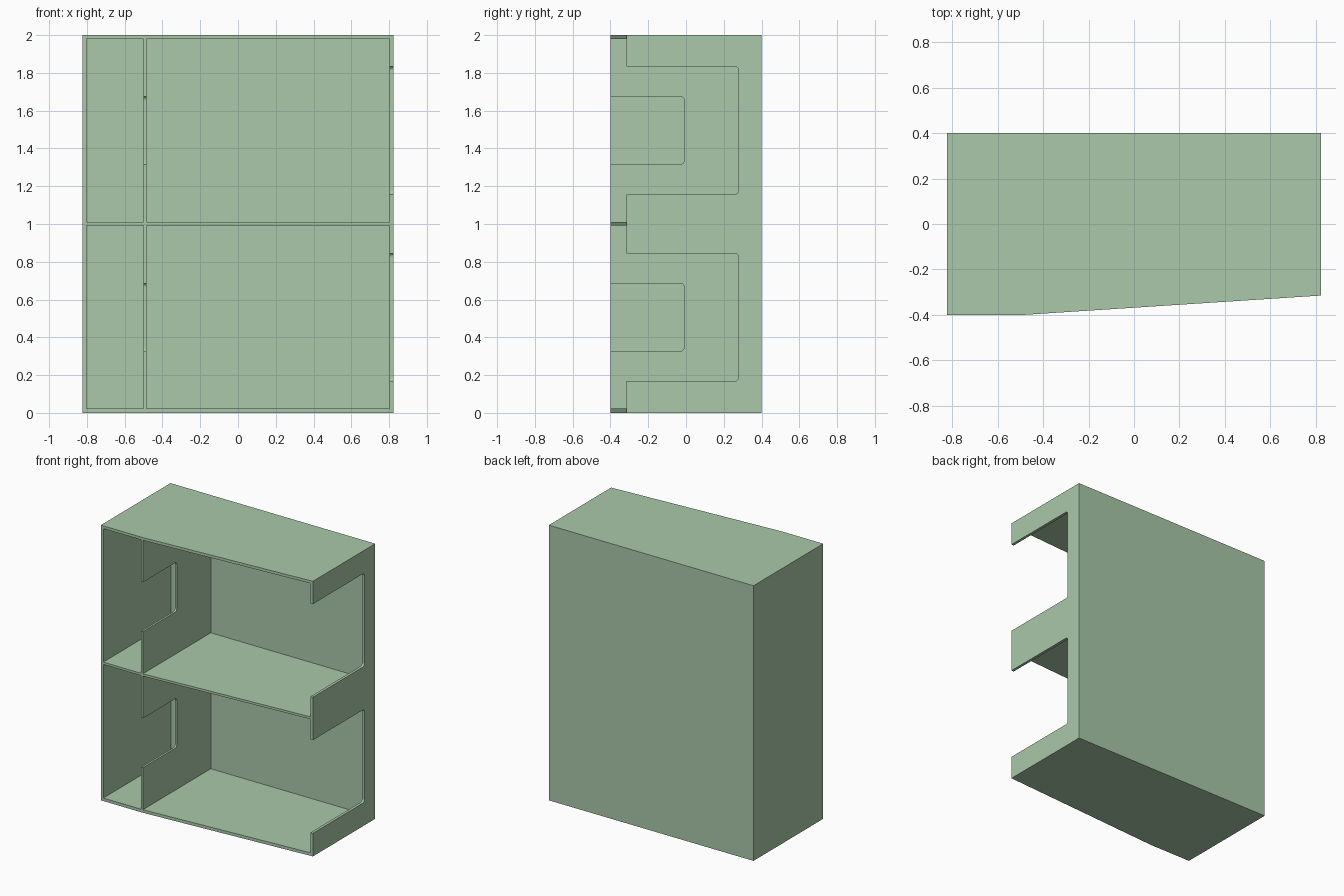
import bpy, bmesh

if "Cube" in bpy.data.objects:
    bpy.data.objects.remove(bpy.data.objects["Cube"])

W, D, H = 0.823, 0.40, 2.0      # half width, half depth, height
T = 0.02                        # outer board thickness
DIV = (-0.50, -0.485)           # divider faces in x
LEVELS = [(0.022, 0.993), (1.01, 1.98)]


def add_object(name, bm):
    bmesh.ops.recalc_face_normals(bm, faces=bm.faces)
    mesh = bpy.data.meshes.new(name)
    bm.to_mesh(mesh)
    bm.free()
    obj = bpy.data.objects.new(name, mesh)
    bpy.context.collection.objects.link(obj)
    return obj


def prism(name, outline, height):
    bm = bmesh.new()
    face = bm.faces.new([bm.verts.new((x, y, 0)) for x, y in outline])
    ext = bmesh.ops.extrude_face_region(bm, geom=[face])
    verts = [g for g in ext["geom"] if isinstance(g, bmesh.types.BMVert)]
    bmesh.ops.translate(bm, verts=verts, vec=(0, 0, height))
    return add_object(name, bm)


def box(name, xs, ys, zs, radius=0):
    bm = bmesh.new()
    bmesh.ops.create_cube(bm, size=1)
    for v in bm.verts:
        v.co = [r[0] if c < 0 else r[1] for c, r in zip(v.co, (xs, ys, zs))]
    if radius:  # round the two rear edges that run along x
        edges = [e for e in bm.edges
                 if all(abs(v.co.y - ys[1]) < 1e-5 for v in e.verts)
                 and abs(e.verts[0].co.x - e.verts[1].co.x) > 1e-5]
        bmesh.ops.bevel(bm, geom=edges, offset=radius, segments=4,
                        profile=0.5, affect='EDGES')
    return add_object(name, bm)


def cut(target, cutter):
    mod = target.modifiers.new("cut", 'BOOLEAN')
    mod.operation, mod.solver, mod.object = 'DIFFERENCE', 'EXACT', cutter
    bpy.context.view_layer.objects.active = target
    bpy.ops.object.modifier_apply(modifier=mod.name)
    bpy.data.objects.remove(cutter, do_unlink=True)


# Cabinet body: plan outline with the slanted front on the right
cabinet = prism("cabinet", [(-W, -D), (DIV[1], -D), (W, -0.315), (W, D), (-W, D)], H)
green = bpy.data.materials.new("sage_green")
green.diffuse_color = (0.40, 0.58, 0.40, 1)
green.use_nodes = True
green.node_tree.nodes["Principled BSDF"].inputs["Base Color"].default_value = green.diffuse_color
cabinet.data.materials.append(green)

# Narrow and wide compartments on both levels, open at the front
for zs in LEVELS:
    for xs in ((-W + T, DIV[0]), (DIV[1], W - T)):
        cut(cabinet, box("compartment_cutter", xs, (-0.6, D - T), zs))

# Rounded notches in the divider and the right side
for z_div, z_side in (((0.327, 0.686), (0.168, 0.845)), ((1.316, 1.675), (1.157, 1.834))):
    cut(cabinet, box("divider_notch_cutter", (-0.55, -0.44), (-0.6, -0.01), z_div, 0.02))
    cut(cabinet, box("side_notch_cutter", (0.75, 0.9), (-0.6, 0.278), z_side, 0.02))
